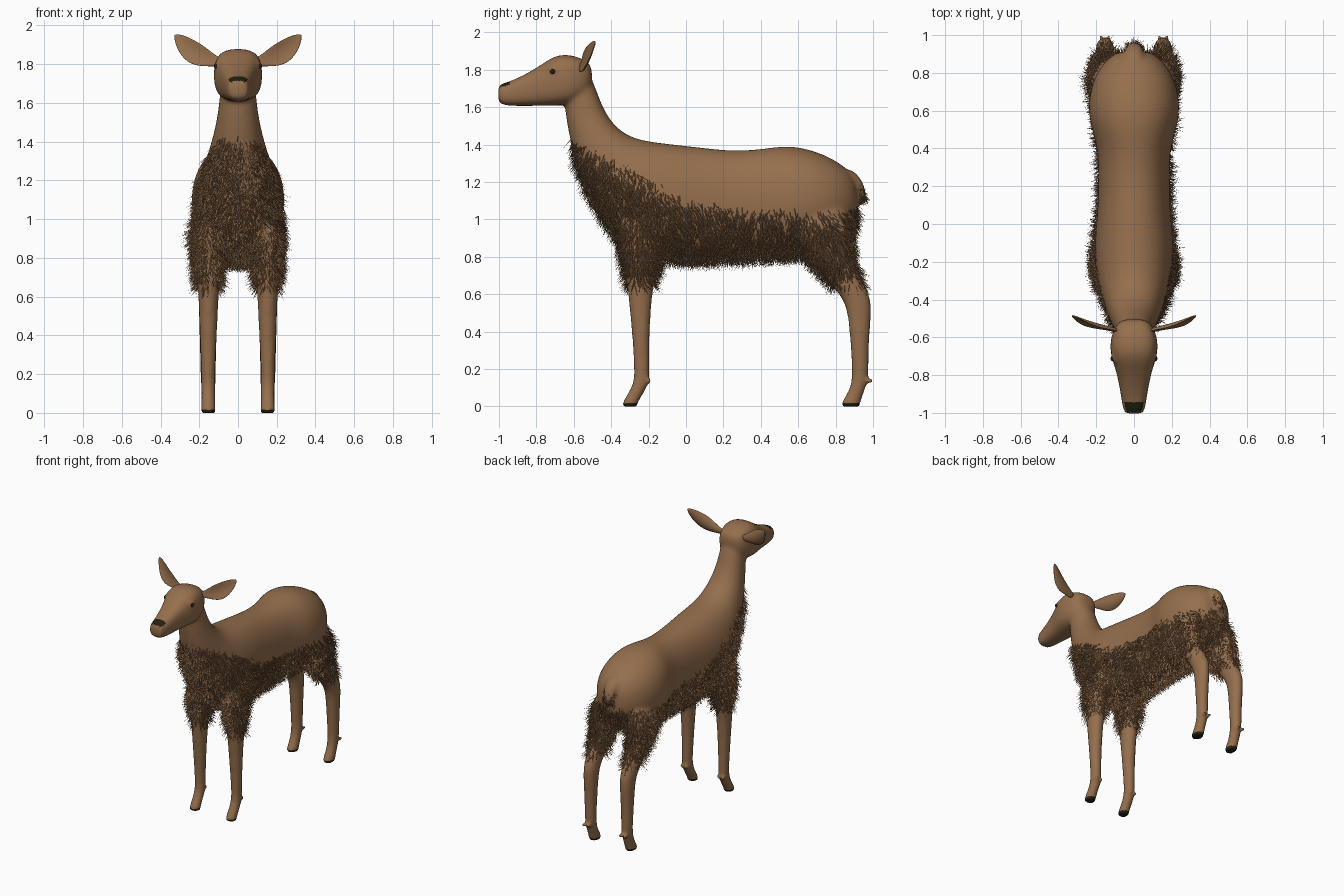
import bpy, bmesh, math, random
from mathutils import Vector, noise

random.seed(4)
cube = bpy.data.objects.get("Cube")
if cube:
    bpy.data.objects.remove(cube, do_unlink=True)


def material(name, rgb):
    m = bpy.data.materials.new(name)
    m.use_nodes = True
    m.diffuse_color = (*rgb, 1)
    bsdf = m.node_tree.nodes["Principled BSDF"]
    bsdf.inputs["Base Color"].default_value = (*rgb, 1)
    bsdf.inputs["Roughness"].default_value = 0.8
    return m


COAT = material("warm_brown_coat", (0.30, 0.158, 0.074))
BLACK = material("black_horn", (0.016, 0.015, 0.006))


def make_object(name, bm, mat, smooth=True):
    me = bpy.data.meshes.new(name)
    bm.to_mesh(me)
    bm.free()
    ob = bpy.data.objects.new(name, me)
    bpy.context.collection.objects.link(ob)
    me.materials.append(mat)
    for p in me.polygons:
        p.use_smooth = smooth
    return ob


def loft(bm, rings, n=16, power=1.0):
    """Skin rings given as (centre, axis_a, axis_b) vectors."""
    loops = []
    for c, a, b in rings:
        ring = []
        for i in range(n):
            t = 2 * math.pi * i / n
            u, v = math.cos(t), math.sin(t)
            u = math.copysign(abs(u) ** power, u)
            v = math.copysign(abs(v) ** power, v)
            ring.append(bm.verts.new(c + a * u + b * v))
        loops.append(ring)
    for r, s in zip(loops, loops[1:]):
        for i in range(n):
            j = (i + 1) % n
            bm.faces.new((r[i], r[j], s[j], s[i]))
    bm.faces.new(loops[0])
    bm.faces.new(loops[-1])


def spine_ring(y0, z0, y1, z1, w):
    """Ring through a top point and a bottom point with half width w."""
    top, low = Vector((0, y0, z0)), Vector((0, y1, z1))
    return (top + low) / 2, Vector((w, 0, 0)), (top - low) / 2


def leg_ring(side, z, y0, y1, x0, x1):
    return (Vector((side * (x0 + x1) / 2, (y0 + y1) / 2, z)),
            Vector(((x1 - x0) / 2, 0, 0)), Vector((0, (y1 - y0) / 2, 0)))


def blob(bm, centre, scale):
    made = bmesh.ops.create_uvsphere(bm, u_segments=12, v_segments=8, radius=1)
    for v in made["verts"]:
        v.co = Vector([c + s * k for c, s, k in zip(centre, scale, v.co)])


# torso and neck
bm = bmesh.new()
torso = [(.92, 1.20, .92, 1.00, .07), (.87, 1.27, .88, .93, .15), (.77, 1.34, .76, .86, .225),
         (.63, 1.39, .62, .81, .25), (.52, 1.40, .52, .805, .235), (.4, 1.38, .4, .80, .195),
         (.25, 1.37, .25, .79, .192), (.08, 1.39, .08, .78, .195),
         (-.1, 1.41, -.1, .79, .215), (-.22, 1.425, -.31, .82, .21), (-.31, 1.45, -.45, 1.01, .178),
         (-.39, 1.51, -.56, 1.23, .14), (-.45, 1.61, -.625, 1.42, .108),
         (-.485, 1.72, -.65, 1.6, .092), (-.54, 1.82, -.66, 1.70, .09)]
loft(bm, [spine_ring(*r) for r in torso], power=0.92)

# head and muzzle
head = [(-.50, 1.82, 1.70, .06), (-.54, 1.855, 1.65, .105), (-.62, 1.885, 1.61, .130),
        (-.70, 1.88, 1.605, .125), (-.77, 1.83, 1.605, .098), (-.86, 1.775, 1.605, .078),
        (-.95, 1.735, 1.605, .064), (-.99, 1.725, 1.615, .055), (-1.005, 1.71, 1.63, .045)]
loft(bm, [spine_ring(y, a, y, b, w) for y, a, b, w in head], power=0.72)

# tail
path = [(.82, 1.25, .06), (.87, 1.24, .055), (.92, 1.19, .048), (.945, 1.13, .038), (.95, 1.07, .016)]
loft(bm, [(Vector((0, y, z)), Vector((r, 0, 0)), Vector((0, r * .5, r * .4))) for y, z, r in path])

# legs, hooves, dewclaws and brows
front_leg = [(1.05, -.36, -.06, .07, .20), (.9, -.37, -.10, .075, .225), (.75, -.33, -.155, .085, .215),
             (.6, -.31, -.18, .10, .205), (.4, -.29, -.195, .108, .198), (.2, -.277, -.195, .118, .19),
             (.13, -.28, -.195, .116, .19), (.07, -.31, -.225, .118, .19), (.025, -.34, -.255, .115, .192),
             (.002, -.34, -.26, .115, .192), (-.004, -.335, -.265, .118, .19)]
hind_leg = [(1.12, .50, .85, .06, .21), (.95, .54, .89, .065, .24), (.8, .64, .89, .075, .225),
            (.7, .73, .925, .09, .212), (.6, .82, .985, .10, .205), (.52, .865, .995, .105, .203),
            (.3, .88, .975, .112, .197), (.15, .892, .98, .115, .192), (.07, .865, .95, .117, .19),
            (.025, .83, .935, .115, .192), (.002, .83, .93, .115, .192), (-.004, .84, .925, .118, .19)]
for s in (-1, 1):
    loft(bm, [leg_ring(s, *r) for r in front_leg])
    loft(bm, [leg_ring(s, *r) for r in hind_leg])
    for y in (-.20, .985):
        for dx in (-.02, .02):
            blob(bm, (s * .154 + dx, y, .135), (.014, .018, .016))
    blob(bm, (s * .095, -.70, 1.795), (.028, .04, .03))
bmesh.ops.recalc_face_normals(bm, faces=bm.faces)
base = make_object("body_base", bm, COAT)

# fuse the parts into one smooth skin
sub = base.modifiers.new("round", 'SUBSURF')
sub.levels = 2
rem = base.modifiers.new("fuse", 'REMESH')
rem.mode = 'VOXEL'
rem.voxel_size = 0.012
smo = base.modifiers.new("relax", 'SMOOTH')
smo.factor, smo.iterations = 0.5, 6
skin = bpy.data.meshes.new_from_object(base.evaluated_get(bpy.context.evaluated_depsgraph_get()))
bpy.data.objects.remove(base, do_unlink=True)
skin.name = "body"
body = bpy.data.objects.new("body", skin)
bpy.context.collection.objects.link(body)
skin.materials.clear()
skin.materials.append(COAT)
skin.materials.append(BLACK)
for v in skin.vertices:
    v.co.z = max(v.co.z, 0)

# black soles and nose pad
for p in skin.polygons:
    p.use_smooth = True
    c = p.center
    hoof = c.z < 0.015
    nose = c.y < -.945 and c.z > 1.70 and p.normal.z > .6
    p.material_index = 1 if hoof or nose else 0

# ears: cupped leaves
for s, label in ((1, "left"), (-1, "right")):
    bm = bmesh.new()
    start, end = Vector((s * .085, -.565, 1.805)), Vector((s * .328, -.485, 1.95))
    across = Vector((-s * .5, 0, .85)).normalized()
    rings = []
    for t, w in ((0, .022), (.15, .032), (.35, .054), (.55, .061), (.75, .05), (.9, .03), (1, .006)):
        c = start.lerp(end, t) - across * .028 * math.sin(math.pi * t)
        rings.append((c, across * w, Vector((0, .012 - .007 * t, 0))))
    loft(bm, rings, n=12)
    for v in bm.verts:
        t = (v.co - start).dot(end - start) / (end - start).length_squared
        off = (v.co - start.lerp(end, t)).dot(across) + .028 * math.sin(math.pi * t)
        v.co.y -= 6 * off * off
    bmesh.ops.recalc_face_normals(bm, faces=bm.faces)
    ear = make_object(label + "_ear", bm, COAT)
    ear.modifiers.new("round", 'SUBSURF').levels = 2

    # eye
    bm = bmesh.new()
    blob(bm, (s * .115, -.713, 1.79), (.009, .014, .014))
    make_object(label + "_eye", bm, BLACK)


# shaggy fur on chest, belly, thighs and upper legs
def fur_top(y):
    line = [(-.7, 1.45), (-.6, 1.43), (-.4, 1.33), (-.2, 1.23), (0, 1.11), (.3, 1.07), (.7, 1.05), (1, 1.08)]
    for (a, za), (b, zb) in zip(line, line[1:]):
        if y <= b:
            return za + (zb - za) * (y - a) / (b - a)
    return line[-1][1]


def add_strand(bm, root, normal, length):
    jitter = Vector([random.uniform(-.4, .4) for _ in range(3)])
    sway = noise.noise_vector(root * 9) * .5
    way = (normal * .5 + Vector((0, .15, -.8)) + sway + jitter).normalized()
    a = way.orthogonal().normalized() * .0024
    b = way.cross(a)
    tip = bm.verts.new(root + way * length)
    foot = [bm.verts.new(root + a * math.cos(t) + b * math.sin(t)) for t in (0, 2.1, 4.2)]
    for i in range(3):
        bm.faces.new((foot[i], foot[(i + 1) % 3], tip))


bm = bmesh.new()
DENSITY = 11500
LOWEST = .64
for p in skin.polygons:
    c = p.center
    edge = min(fur_top(c.y) - c.z, c.z - LOWEST)
    if edge < 0 or c.y < -.7:
        continue
    clump = max(.25, 1 + 1.3 * noise.noise(c * 22))
    want = p.area * DENSITY * clump * min(1, .1 + edge / .14)
    for _ in range(int(want + random.random())):
        shift = Vector([random.uniform(-.006, .006) for _ in range(3)])
        shift -= p.normal * shift.dot(p.normal)
        add_strand(bm, c + shift, p.normal, random.uniform(.045, .08))
make_object("body_fur", bm, COAT, smooth=False)

# tail tuft
bm = bmesh.new()
for _ in range(220):
    t, ang = random.uniform(.2, 1), random.uniform(0, 2 * math.pi)
    out = Vector((math.cos(ang), math.sin(ang), 0))
    root = Vector((out.x * .035, .91 + .035 * t + out.y * .018, 1.22 - .12 * t))
    add_strand(bm, root, out, random.uniform(.025, .045))
make_object("tail_fur", bm, COAT, smooth=False)
